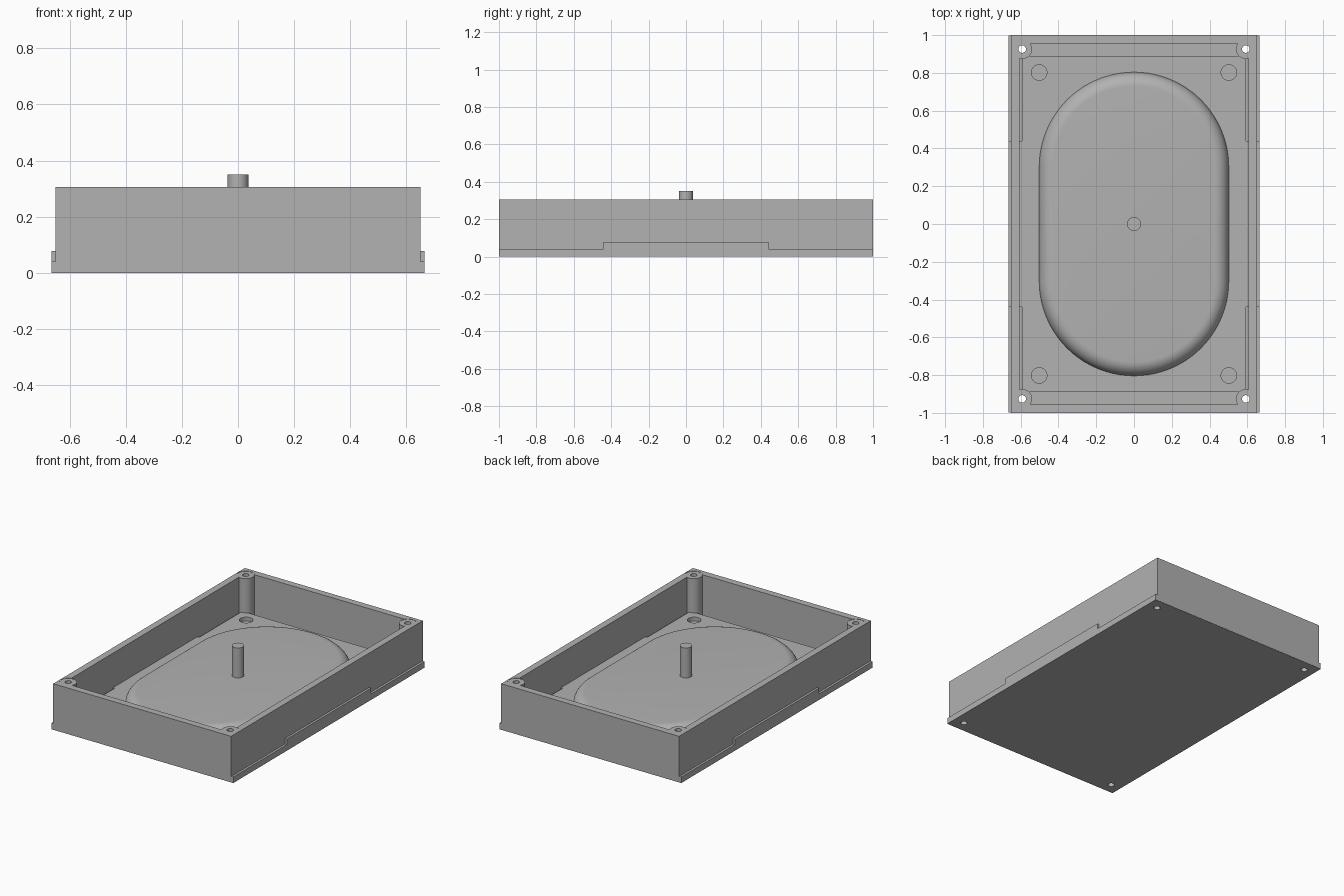
import bpy, bmesh, math
from mathutils import Matrix

cube = bpy.data.objects.get("Cube")
if cube:
    bpy.data.objects.remove(cube)

grey = bpy.data.materials.new("plain_grey")
grey.use_nodes = True
COLOUR = (0.445, 0.445, 0.445, 1)
grey.diffuse_color = COLOUR
grey.node_tree.nodes["Principled BSDF"].inputs["Base Color"].default_value = COLOUR

TOP, FLOOR, LIP = 0.305, 0.077, 0.04
SCREW_X, SCREW_Y = 0.592, 0.926


def finish(name, bm):
    bmesh.ops.recalc_face_normals(bm, faces=bm.faces)
    mesh = bpy.data.meshes.new(name)
    bm.to_mesh(mesh)
    bm.free()
    mesh.materials.append(grey)
    obj = bpy.data.objects.new(name, mesh)
    bpy.context.collection.objects.link(obj)
    return obj


def box(name, hx, hy, z0, z1):
    """Box centred on the z axis, given half sizes and heights."""
    bm = bmesh.new()
    place = Matrix.Translation((0, 0, (z0 + z1) / 2)) @ Matrix.Diagonal((2 * hx, 2 * hy, z1 - z0, 1))
    bmesh.ops.create_cube(bm, size=1, matrix=place)
    return finish(name, bm)


def cylinders(name, r, z0, z1, x=0, y=0):
    """One cylinder at the centre, or four mirrored to the corners."""
    bm = bmesh.new()
    spots = [(sx * x, sy * y) for sx in (-1, 1) for sy in (-1, 1)] if x else [(0, 0)]
    for px, py in spots:
        bmesh.ops.create_cone(bm, cap_ends=True, segments=48, radius1=r, radius2=r, depth=z1 - z0,
                              matrix=Matrix.Translation((px, py, (z0 + z1) / 2)))
    return finish(name, bm)


def combine(target, tool, operation):
    mod = target.modifiers.new("combine", 'BOOLEAN')
    mod.solver = 'EXACT'
    mod.operation = operation
    mod.object = tool
    bpy.context.view_layer.objects.active = target
    bpy.ops.object.modifier_apply(modifier=mod.name)
    bpy.data.objects.remove(tool)


# Base plate: lower slab, raised panel, and a wider tab at the middle of each side
base = box("base_plate", 0.665, 0.999, 0, LIP)
combine(base, box("panel", 0.592, 0.89, 0.01, FLOOR), 'UNION')
combine(base, box("tab", 0.665, 0.44, 0.02, FLOOR), 'UNION')
combine(base, cylinders("pockets", 0.041, FLOOR - 0.025, 0.2, 0.502, 0.802), 'DIFFERENCE')
combine(base, cylinders("base_holes", 0.02, -0.1, 0.2, SCREW_X, SCREW_Y), 'DIFFERENCE')

# Wall frame, open in the middle, with seats for the corner posts
frame = box("wall_frame", 0.65, 1, 0.001, TOP)
combine(frame, box("cavity", 0.605, 0.955, -0.1, 0.5), 'DIFFERENCE')
combine(frame, cylinders("seats", 0.052, -0.1, 0.5, SCREW_X, SCREW_Y), 'DIFFERENCE')

# Hollow corner posts for screws
posts = cylinders("corner_posts", 0.052, 0.02, TOP - 0.002, SCREW_X, SCREW_Y)
combine(posts, cylinders("post_holes", 0.02, -0.1, 0.5, SCREW_X, SCREW_Y), 'DIFFERENCE')

# Raised oval platform with a rounded upper edge
bm = bmesh.new()
ARC, STEPS, FILLET, STRAIGHT = 40, 10, 0.075, 0.302
rings = []
for step in range(STEPS + 1):
    t = math.pi / 2 * step / STEPS
    r = 0.502 - FILLET * (1 - math.cos(t))
    z = FLOOR + FILLET * math.sin(t)
    ring = []
    for end in (0, 1):
        for i in range(ARC + 1):
            a = math.pi * (end + i / ARC)
            shift = -STRAIGHT if end else STRAIGHT
            ring.append(bm.verts.new((r * math.cos(a), r * math.sin(a) + shift, z)))
    rings.append(ring)
for low, high in zip(rings, rings[1:]):
    for i in range(len(low)):
        j = (i + 1) % len(low)
        bm.faces.new((low[i], low[j], high[j], high[i]))
bm.faces.new(rings[-1])
bm.faces.new(rings[0][::-1])
platform = finish("oval_platform", bm)

# Centre pin
pin = cylinders("centre_pin", 0.037, 0.1, 0.35)

# Smooth curved surfaces, keep hard edges
bpy.ops.object.select_all(action='DESELECT')
for obj in (base, frame, posts, platform, pin):
    obj.select_set(True)
bpy.context.view_layer.objects.active = base
bpy.ops.object.shade_smooth_by_angle(angle=math.radians(30))
